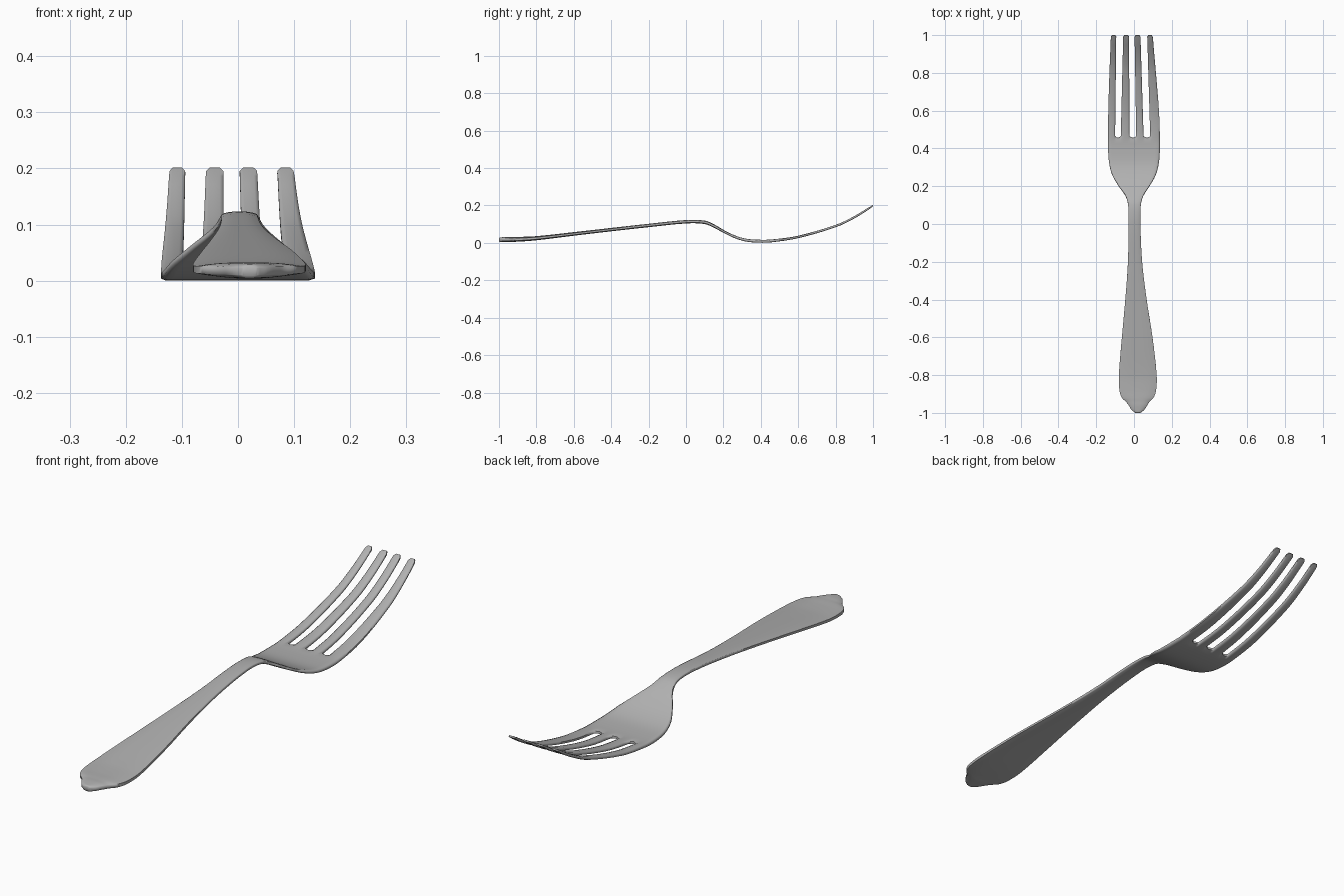
import bpy, bmesh

if "Cube" in bpy.data.objects:
    bpy.data.objects.remove(bpy.data.objects["Cube"])

# Stations along the fork: y, left x, right x, mid-height z, thickness
ROWS = [
    (-1.00, 0.008, 0.034, 0.016, 0.024),
    (-0.985, -0.012, 0.053, 0.017, 0.026),
    (-0.96, -0.028, 0.070, 0.018, 0.028),
    (-0.94, -0.043, 0.083, 0.018, 0.028),
    (-0.92, -0.064, 0.103, 0.019, 0.027),
    (-0.88, -0.077, 0.117, 0.020, 0.025),
    (-0.80, -0.080, 0.120, 0.025, 0.022),
    (-0.60, -0.064, 0.098, 0.048, 0.019),
    (-0.40, -0.046, 0.067, 0.071, 0.018),
    (-0.20, -0.032, 0.043, 0.093, 0.018),
    (0.00, -0.029, 0.034, 0.113, 0.018),
    (0.10, -0.031, 0.036, 0.110, 0.018),
    (0.15, -0.045, 0.049, 0.090, 0.016),
    (0.20, -0.080, 0.081, 0.062, 0.014),
    (0.26, -0.115, 0.115, 0.033, 0.014),
    (0.32, -0.131, 0.131, 0.015, 0.015),
    (0.39, -0.137, 0.137, 0.009, 0.016),
    (0.46, -0.137, 0.137, 0.011, 0.015),
    (0.60, -0.136, 0.132, 0.032, 0.013),
    (0.80, -0.130, 0.116, 0.090, 0.012),
    (0.90, -0.126, 0.107, 0.137, 0.011),
    (1.00, -0.122, 0.099, 0.199, 0.010),
]
ROOT_Y = 0.46
SLOT_ROOT = [-0.100, -0.070, -0.024, 0.012, 0.051, 0.086]   # slot edges at the root
SLOT_TIP = [-0.094, -0.057, -0.026, 0.003, 0.034, 0.070]    # slot edges at the tips
STEPS = 4
FRACS = (0.0, 0.2, 0.5, 0.8)
T_MAX = 0.03


def slope(i, k):
    a, b = ROWS[max(i - 1, 0)], ROWS[min(i + 1, len(ROWS) - 1)]
    return (b[k] - a[k]) / (b[0] - a[0])


def smooth_rows():
    """Smooth the stations with cubic interpolation along y."""
    out = []
    for i in range(len(ROWS) - 1):
        a, b = ROWS[i], ROWS[i + 1]
        h = b[0] - a[0]
        for s in range(STEPS):
            t = s / STEPS
            row = [a[0] + h * t]
            for k in range(1, 5):
                row.append((2*t**3 - 3*t**2 + 1) * a[k] + (t**3 - 2*t**2 + t) * h * slope(i, k)
                           + (3*t**2 - 2*t**3) * b[k] + (t**3 - t**2) * h * slope(i + 1, k))
            out.append(row)
    out.append(list(ROWS[-1]))
    return out


def columns(y, left, right):
    """x positions across: tine, slot, tine, slot, tine, slot, tine."""
    if y <= ROOT_Y:
        inner = [left + (right - left) * (x + 0.137) / 0.274 for x in SLOT_ROOT]
    else:
        t = (y - ROOT_Y) / (1 - ROOT_Y)
        inner = [a + (b - a) * t for a, b in zip(SLOT_ROOT, SLOT_TIP)]
    edges = [left] + inner + [right]
    xs = [a + (b - a) * f for a, b in zip(edges, edges[1:]) for f in FRACS]
    return xs + [right]


# Middle surface of the fork with the slots left open
bm = bmesh.new()
dl = bm.verts.layers.deform.verify()
rows = smooth_rows()
root = next(i for i, r in enumerate(ROWS) if r[0] == ROOT_Y) * STEPS
n = len(FRACS)
grid = []
for r, (y, left, right, z, thick) in enumerate(rows):
    line = []
    for c, x in enumerate(columns(y, left, right)):
        band, pos = divmod(c, n)
        vy, vz = y, z
        if r == root and band % 2 == 1 and pos == 2:   # rounded slot root
            vy -= 0.004
        if r == root and pos == 0 and 0 < band < 7:
            vy += 0.005
        if r == len(rows) - 1 and pos == 0:            # rounded tine tip
            vy -= 0.010
            vz -= 0.006
        line.append(bm.verts.new((x, vy, vz)))
    grid.append(line)
for r in range(len(grid) - 1):
    for c in range(len(grid[0]) - 1):
        if r >= root and (c // n) % 2 == 1:
            continue
        bm.faces.new((grid[r][c], grid[r][c + 1], grid[r + 1][c + 1], grid[r + 1][c]))

# Crowned handle, and a thinner rim everywhere so the edges look rounded
for line, (y, left, right, z, thick) in zip(grid, rows):
    crown = 0.5 * min(1.0, max(0.0, (0.3 - y) / 0.2))
    for v in line:
        if v.link_faces:
            u = abs(2 * (v.co.x - left) / (right - left) - 1)
            rim = 0.5 if v.is_boundary else 1.0
            v[dl][0] = min(1.0, thick / T_MAX * min(rim + 0.1, 1 - crown * u ** 3))
bmesh.ops.delete(bm, geom=[v for v in bm.verts if not v.link_faces], context='VERTS')

mesh = bpy.data.meshes.new("fork")
bm.to_mesh(mesh)
bm.free()
fork = bpy.data.objects.new("fork", mesh)
bpy.context.collection.objects.link(fork)
fork.vertex_groups.new(name="thickness")

# Dark steel colour
steel = bpy.data.materials.new("steel")
steel.diffuse_color = (0.44, 0.44, 0.44, 1)
steel.use_nodes = True
steel.node_tree.nodes["Principled BSDF"].inputs["Base Color"].default_value = steel.diffuse_color
mesh.materials.append(steel)

# Give the surface its thickness
solid = fork.modifiers.new("Solidify", 'SOLIDIFY')
solid.thickness = T_MAX
solid.offset = 0
solid.vertex_group = "thickness"

# Smooth shading
bpy.context.view_layer.objects.active = fork
fork.select_set(True)
bpy.ops.object.modifier_apply(modifier="Solidify")
bpy.ops.object.shade_smooth_by_angle(angle=1.3)
